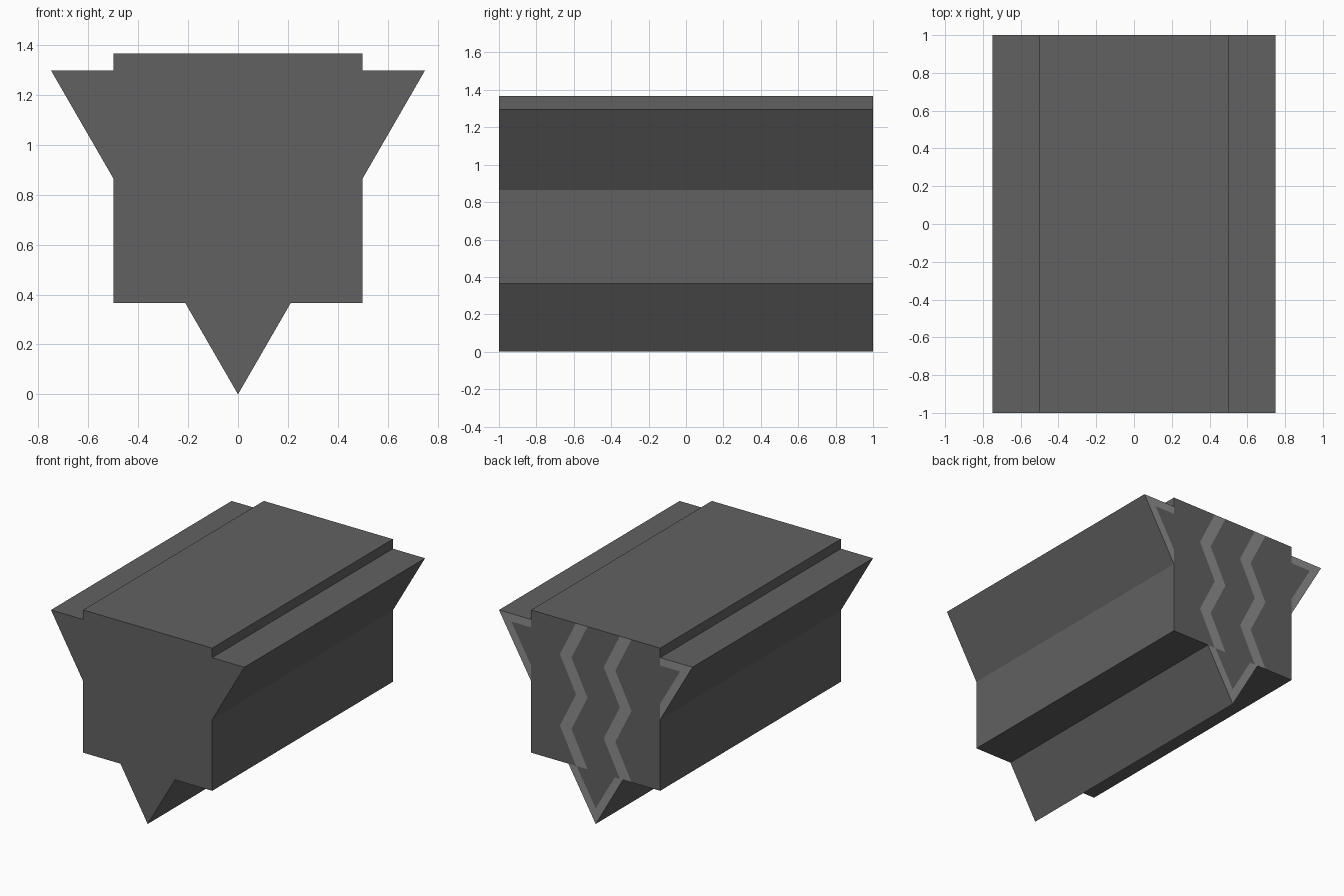
import bpy, bmesh
from math import sqrt
from mathutils import Vector

if "Cube" in bpy.data.objects:
    bpy.data.objects.remove(bpy.data.objects["Cube"])

H = 0.75 * sqrt(3)            # height of the triangular prism
Z0, Z1 = H * 2 / 3 - 0.5, H * 2 / 3 + 0.5   # box bottom and top
ZM = H * 2 / 3                # where the triangle leaves the box side
S = Z0 / sqrt(3)              # half width of the spike at the box bottom
BORDER, HALF, AMP = 0.055, 0.045, 0.0625    # stripe sizes


def material(name, v):
    m = bpy.data.materials.new(name)
    m.diffuse_color = (v, v, v, 1)
    m.use_nodes = True
    m.node_tree.nodes["Principled BSDF"].inputs["Base Color"].default_value = m.diffuse_color
    return m


# Outline of box and triangle merged together
outline = [(-.5, Z1), (.5, Z1), (.5, H), (.75, H), (.5, ZM), (.5, Z0), (S, Z0),
           (0, 0), (-S, Z0), (-.5, Z0), (-.5, ZM), (-.75, H), (-.5, H)]
pieces = [(0, 1, 2, 4, 5, 6, 8, 9, 10, 12), (2, 3, 4), (10, 11, 12), (6, 7, 8)]

bm = bmesh.new()
rings = [[bm.verts.new((x, y, z)) for x, z in outline] for y in (-1, 1)]
for ring in rings:
    for p in pieces:
        bm.faces.new([ring[i] for i in p])
n = len(outline)
for i in range(n):
    j = (i + 1) % n
    bm.faces.new((rings[0][i], rings[0][j], rings[1][j], rings[1][i]))


def in_box(c):
    return abs(c.x) < 0.5 and c.z > Z0


def back_faces(test):
    return [f for f in bm.faces
            if f.calc_center_median().y > 0.99 and test(f.calc_center_median())]


def cut(test, a, b):
    """Split the chosen back faces along the x-z line a-b."""
    faces = back_faces(test)
    geom = set(faces)
    for f in faces:
        geom.update(f.edges)
        geom.update(f.verts)
    normal = Vector((b[1] - a[1], 0, a[0] - b[0])).normalized()
    bmesh.ops.bisect_plane(bm, geom=list(geom), dist=1e-5,
                           plane_co=(a[0], 1, a[1]), plane_no=normal)


# Border stripe of the triangle, on the ears and spike
def outside(c):
    return not in_box(c)


cut(outside, (-1, H - BORDER), (1, H - BORDER))
for s in (-1, 1):
    cut(outside, (0, 2 * BORDER), (s * 0.5, ZM + 2 * BORDER))

# Two zigzag stripes down the box
for i in (1, 2, 3):
    cut(in_box, (-1, Z1 - i / 4), (1, Z1 - i / 4))
for i in range(4):
    top, low = Z1 - i / 4, Z1 - (i + 1) / 4
    d = -AMP if i % 2 == 0 else AMP
    for c in (-0.17, 0.17):
        for w in (-HALF, HALF):
            cut(lambda p: in_box(p) and low < p.z < top,
                (c + w + d, top), (c + w - d, low))


def is_stripe(c):
    if in_box(c):
        t = (Z1 - c.z) * 4
        i = int(t)
        d = AMP * (2 * (t - i) - 1) * (1 if i % 2 == 0 else -1)
        return any(abs(c.x - k - d) < HALF for k in (-0.17, 0.17))
    return min(H - c.z, c.z / 2 - abs(c.x) * sqrt(3) / 2) < BORDER


for f in back_faces(is_stripe):
    f.material_index = 1

bmesh.ops.recalc_face_normals(bm, faces=bm.faces[:])
mesh = bpy.data.meshes.new("striped_beam")
bm.to_mesh(mesh)
bm.free()
mesh.materials.append(material("dark_grey", 0.12))
mesh.materials.append(material("light_grey", 0.27))
bpy.context.collection.objects.link(bpy.data.objects.new("striped_beam", mesh))
